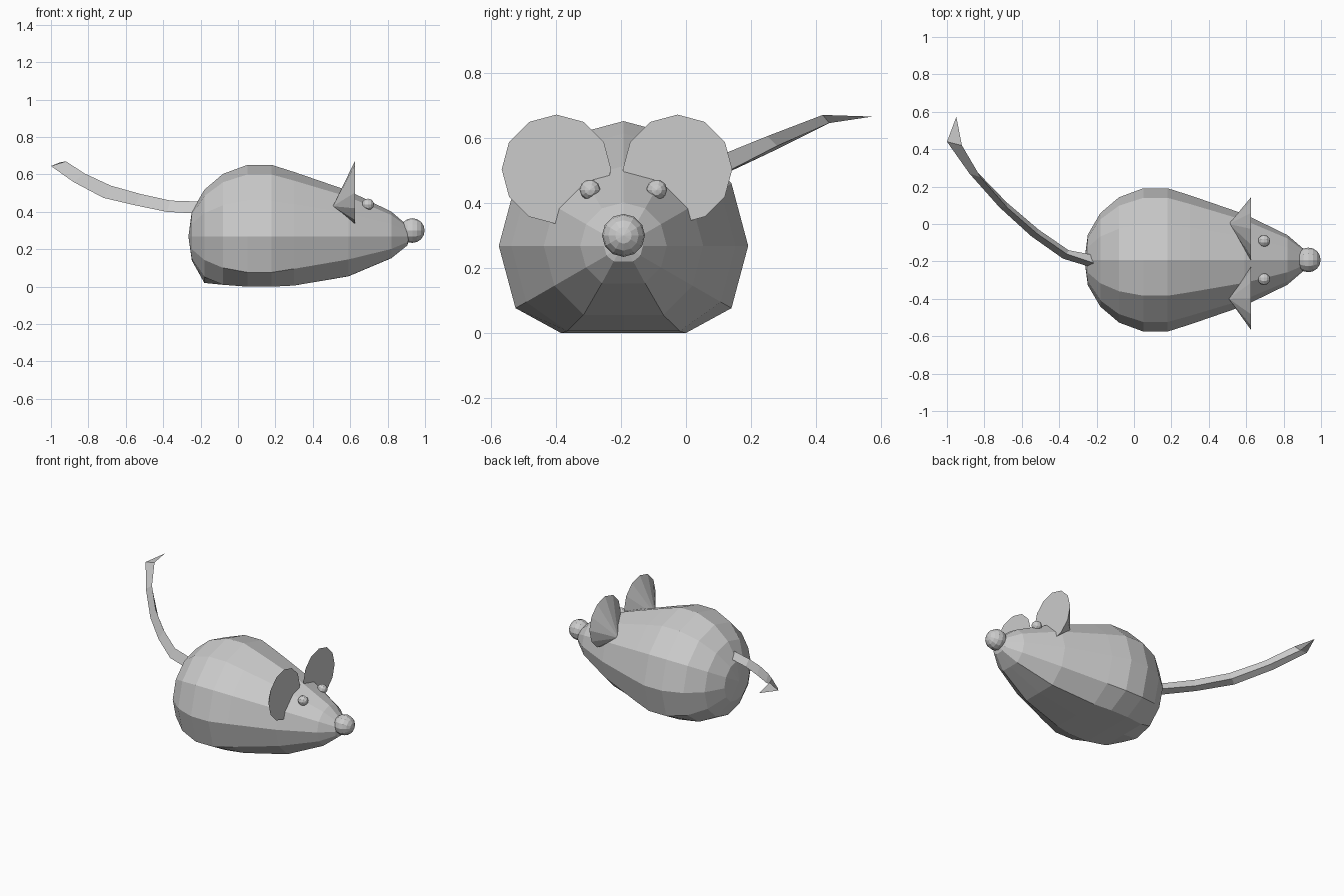
import bpy, bmesh
from math import sin, cos, pi
from mathutils import Matrix

if "Cube" in bpy.data.objects:
    bpy.data.objects.remove(bpy.data.objects["Cube"])

YC = -0.192  # body axis


def loft(name, rings, start=None, end=None):
    """Skin a list of closed rings, closing each end with a tip point or a flat face."""
    bm = bmesh.new()
    loops = [[bm.verts.new(p) for p in ring] for ring in rings]
    n = len(loops[0])
    for a, b in zip(loops, loops[1:]):
        for i in range(n):
            j = (i + 1) % n
            bm.faces.new((a[i], a[j], b[j], b[i]))
    for loop, tip in ((loops[0], start), (loops[-1], end)):
        if tip:
            v = bm.verts.new(tip)
            for i in range(n):
                bm.faces.new((loop[i], loop[(i + 1) % n], v))
        else:
            bm.faces.new(loop)
    bmesh.ops.recalc_face_normals(bm, faces=bm.faces)
    return finish(name, bm)


def finish(name, bm):
    me = bpy.data.meshes.new(name)
    bm.to_mesh(me)
    bm.free()
    ob = bpy.data.objects.new(name, me)
    bpy.context.collection.objects.link(ob)
    return ob


def ball(name, centre, r, seg, rings):
    bm = bmesh.new()
    bmesh.ops.create_uvsphere(bm, u_segments=seg, v_segments=rings, radius=r,
                              matrix=Matrix.Translation(centre) @ Matrix.Rotation(pi / 2, 4, 'Y'))
    return finish(name, bm)


def body_ring(x, r, floor):
    return [(x, YC + r * cos(i * pi / 6), max(0.268 + r * sin(i * pi / 6), floor))
            for i in range(12)]


# body: 12-sided, flattened underneath (x, radius, floor height)
profile = [(-0.247, 0.135, 0.14), (-0.18, 0.25, 0.02), (-0.08, 0.335, 0.01),
           (0.05, 0.383, 0.0), (0.18, 0.383, 0.0), (0.3, 0.345, 0.006),
           (0.59, 0.245, 0.055), (0.82, 0.133, 0.152), (0.905, 0.06, 0.22)]
loft("body", [body_ring(*p) for p in profile],
     start=(-0.265, YC, 0.268), end=(0.925, YC, 0.275))

# nose and eyes
ball("nose", (0.932, YC, 0.3), 0.066, 12, 8)
for side, y in (("right", -0.295), ("left", -0.09)):
    ball("eye_" + side, (0.695, y, 0.44), 0.032, 10, 6)

# ears: flat disc in front, pointed cone behind
for side, yc, ya in (("right", -0.398, -0.4), ("left", -0.026, 0.0)):
    rim = [(0.625, yc + 0.168 * cos(i * pi / 6), 0.503 + 0.168 * sin(i * pi / 6))
           for i in range(12)]
    loft("ear_" + side, [rim], start=(0.507, ya, 0.43))

# tail: three-sided tube (outer, upper and inner edges) ending in a point
outer = [(-0.2, -0.24, 0.39), (-0.38, -0.185, 0.40), (-0.55, -0.065, 0.435),
         (-0.72, 0.09, 0.475), (-0.88, 0.27, 0.56), (-1.0, 0.44, 0.645)]
upper = [(-0.21, -0.21, 0.455), (-0.36, -0.16, 0.46), (-0.52, -0.05, 0.495),
         (-0.68, 0.09, 0.54), (-0.82, 0.25, 0.605), (-0.92, 0.42, 0.67)]
inner = [(-0.22, -0.165, 0.42), (-0.35, -0.14, 0.41), (-0.51, -0.03, 0.44),
         (-0.68, 0.115, 0.49), (-0.84, 0.28, 0.575), (-0.95, 0.44, 0.645)]
loft("tail", list(zip(outer, upper, inner)), end=(-0.95, 0.573, 0.665))
